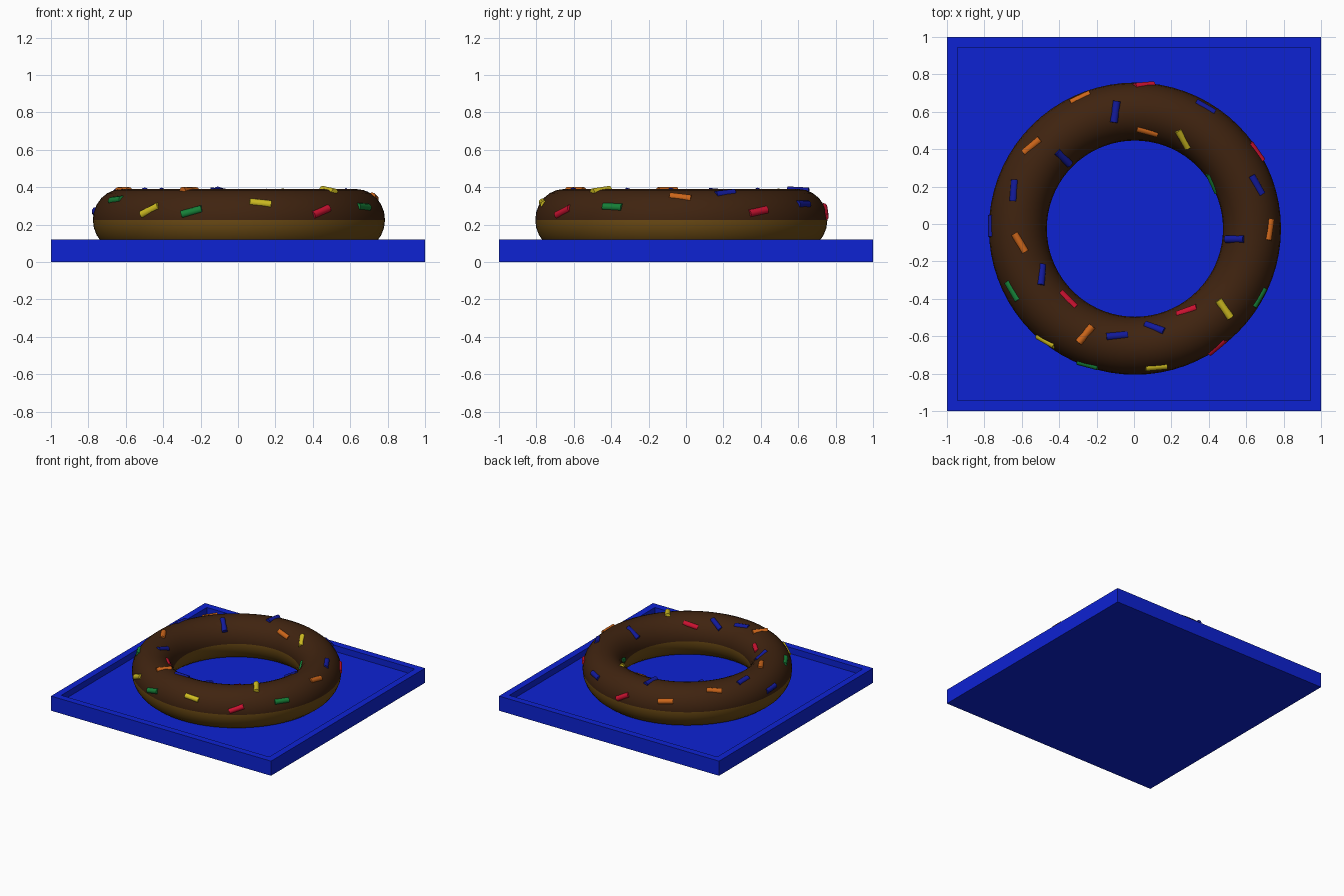
import bpy, bmesh, math
from mathutils import Vector

if "Cube" in bpy.data.objects:
    bpy.data.objects.remove(bpy.data.objects["Cube"])

def material(name, rgb):
    m = bpy.data.materials.new(name)
    m.diffuse_color = (*rgb, 1)
    m.use_nodes = True
    m.node_tree.nodes["Principled BSDF"].inputs["Base Color"].default_value = m.diffuse_color
    return m

plate_blue = material("plate_blue", (0.004, 0.016, 0.65))
icing_brown = material("icing_brown", (0.05, 0.017, 0.005))
dough_tan = material("dough_tan", (0.15, 0.07, 0.007))
colours = {
    "orange": material("sprinkle_orange", (0.6, 0.13, 0.01)),
    "navy": material("sprinkle_navy", (0.006, 0.01, 0.33)),
    "yellow": material("sprinkle_yellow", (0.62, 0.5, 0.015)),
    "red": material("sprinkle_red", (0.6, 0.006, 0.03)),
    "green": material("sprinkle_green", (0.008, 0.22, 0.04)),
}

# Square tray with a shallow recess
bm = bmesh.new()
bmesh.ops.create_cube(bm, size=1)
bmesh.ops.scale(bm, vec=(2, 2, 0.12), verts=bm.verts)
bmesh.ops.translate(bm, vec=(0, 0, 0.06), verts=bm.verts)
bm.normal_update()
top = [f for f in bm.faces if f.normal.z > 0.9]
bmesh.ops.inset_region(bm, faces=top, thickness=0.078)
floor = bmesh.ops.extrude_face_region(bm, geom=top)["geom"]
bmesh.ops.delete(bm, geom=top, context="FACES_ONLY")
bmesh.ops.translate(bm, vec=(0, 0, -0.05), verts=[g for g in floor if isinstance(g, bmesh.types.BMVert)])
bmesh.ops.recalc_face_normals(bm, faces=bm.faces)
mesh = bpy.data.meshes.new("tray")
bm.to_mesh(mesh)
bm.free()
mesh.materials.append(plate_blue)
bpy.context.collection.objects.link(bpy.data.objects.new("tray", mesh))

# Ring: dough below, icing above the waist
CENTRE = Vector((0.005, -0.025, 0.225))
MAJOR, RW, RH = 0.626, 0.155, 0.165
bpy.ops.mesh.primitive_torus_add(major_radius=MAJOR, minor_radius=RW,
                                 major_segments=72, minor_segments=24, location=CENTRE)
ring = bpy.context.object
ring.name = "iced_ring"
for v in ring.data.vertices:
    v.co.z *= RH / RW
ring.data.materials.append(dough_tan)
ring.data.materials.append(icing_brown)
for p in ring.data.polygons:
    p.material_index = int(p.center.z > 0)
bpy.ops.object.shade_smooth()

# Sprinkles: x, y and heading in degrees, laid tangent to the icing
sprinkles = {
    "orange": [(-.29, .68, 25), (-.55, .42, 40), (.07, .49, -15),
               (-.61, -.10, -60), (.73, -.03, 82), (-.26, -.59, 50)],
    "navy": [(-.10, .60, 82), (-.375, .35, -45), (-.645, .18, 85), (.385, .63, -30),
             (.66, .21, -60), (.535, -.08, 0), (-.49, -.27, 85), (-.09, -.595, 5),
             (.11, -.55, -20), (-.77, -.01, 90)],
    "yellow": [(.26, .45, -60), (.485, -.455, -55), (.12, -.77, 5), (-.475, -.63, -30)],
    "red": [(.055, .75, 5), (.67, .395, -55), (-.35, -.40, -45),
            (.28, -.46, 20), (.45, -.665, 40)],
    "green": [(.415, .215, -65), (-.655, -.36, -60), (.675, -.395, 60), (-.25, -.76, -15)],
}

def add_sprinkle(name, x, y, heading, mat):
    out = Vector((x - CENTRE.x, y - CENTRE.y, 0))
    t = max(-0.96, min(0.96, (out.length - MAJOR) / RW))
    out.normalize()
    h = math.sqrt(1 - t * t)
    normal = (out * (t / RW) + Vector((0, 0, h / RH))).normalized()
    pos = CENTRE + out * (MAJOR + RW * t) + Vector((0, 0, RH * h)) - normal * 0.01
    a = math.radians(heading)
    d = Vector((math.cos(a), math.sin(a), 0))
    d.z = max(-0.6, min(0.6, -d.dot(normal) / normal.z))
    bpy.ops.mesh.primitive_cylinder_add(vertices=10, radius=0.021, depth=0.115, location=pos)
    ob = bpy.context.object
    ob.name = name
    ob.rotation_euler = d.to_track_quat("Z", "Y").to_euler()
    ob.data.materials.append(mat)
    bpy.ops.object.shade_smooth_by_angle(angle=math.radians(40))

for colour, spots in sprinkles.items():
    for i, (x, y, heading) in enumerate(spots):
        add_sprinkle(f"{colour}_sprinkle_{i + 1}", x, y, heading, colours[colour])
